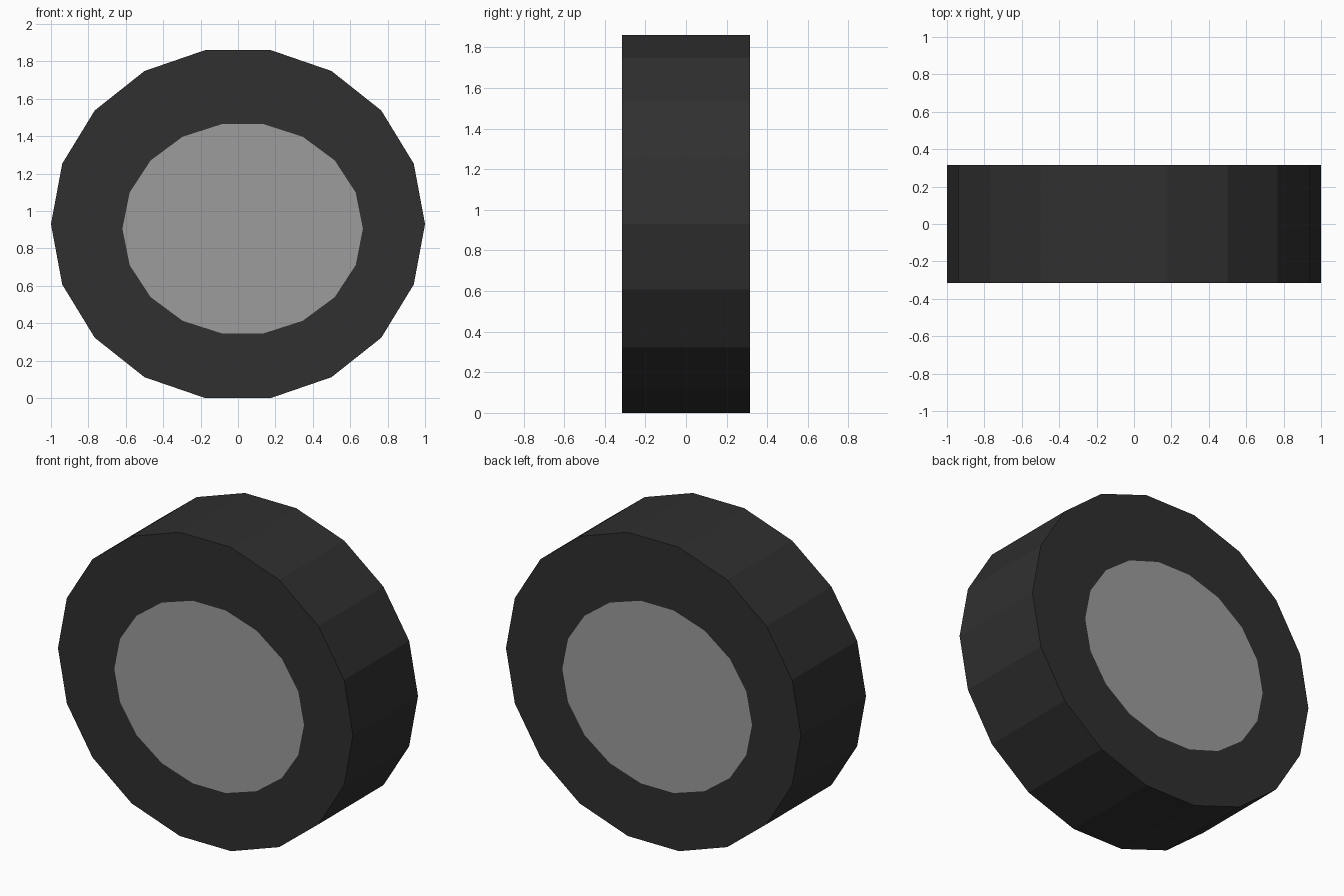
import bpy, bmesh, math

if "Cube" in bpy.data.objects:
    bpy.data.objects.remove(bpy.data.objects["Cube"])

SIDES = 18
HALF_DEPTH = 0.315


def material(name, value):
    m = bpy.data.materials.new(name)
    m.diffuse_color = (value, value, value, 1.0)
    m.use_nodes = True
    m.node_tree.nodes["Principled BSDF"].inputs["Base Color"].default_value = m.diffuse_color
    return m


def ellipse(bm, cx, cz, rx, rz, y):
    step = 2 * math.pi / SIDES
    return [bm.verts.new((cx + rx * math.cos(i * step), y, cz + rz * math.sin(i * step)))
            for i in range(SIDES)]


def bridge(bm, a, b):
    for i in range(SIDES):
        j = (i + 1) % SIDES
        bm.faces.new((a[i], a[j], b[j], b[i]))


bm = bmesh.new()

# Tyre tread: slightly squashed 18-sided drum
rims = {s: ellipse(bm, 0, 0.93, 1.0, 0.945, s * HALF_DEPTH) for s in (-1, 1)}
bridge(bm, rims[-1], rims[1])

# Flat sidewalls with a flush, slightly off-centre hub disc on each side
for s in (-1, 1):
    hub = ellipse(bm, -s * 0.025, 0.905, 0.643, 0.568, s * HALF_DEPTH)
    bridge(bm, rims[s], hub)
    bm.faces.new(hub).material_index = 1

bmesh.ops.recalc_face_normals(bm, faces=bm.faces)
mesh = bpy.data.meshes.new("wheel")
bm.to_mesh(mesh)
bm.free()

mesh.materials.append(material("black rubber", 0.029))
mesh.materials.append(material("grey hub", 0.335))
wheel = bpy.data.objects.new("wheel", mesh)
bpy.context.collection.objects.link(wheel)
